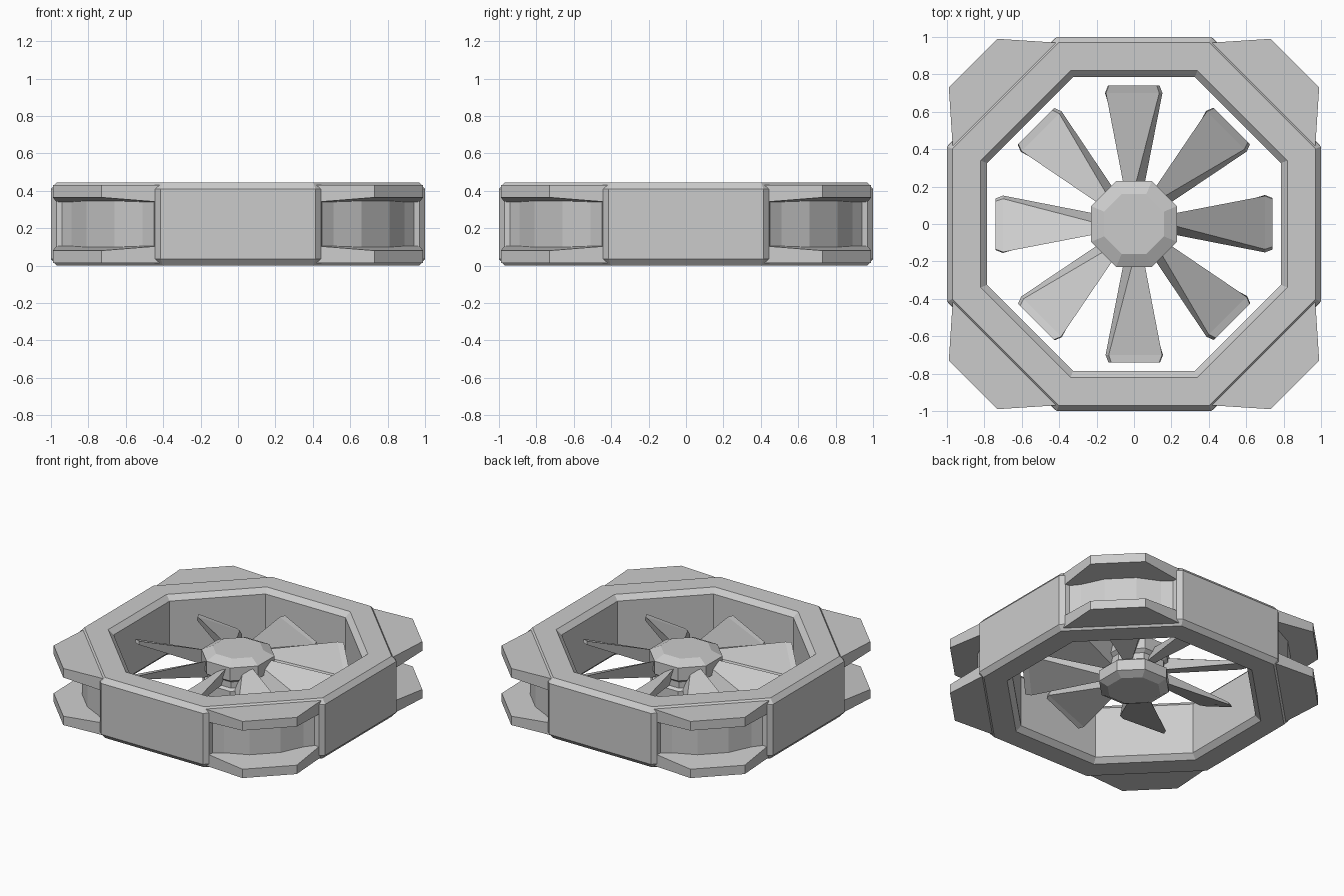
import bpy, bmesh, math
from mathutils import Vector, Matrix

cube = bpy.data.objects.get("Cube")
if cube:
    bpy.data.objects.remove(cube)

grey = bpy.data.materials.new("light grey")
grey.use_nodes = True
grey.diffuse_color = (0.6, 0.6, 0.6, 1)
grey.node_tree.nodes["Principled BSDF"].inputs["Base Color"].default_value = (0.6, 0.6, 0.6, 1)


def loft(name, loops, ring=False, matrix=Matrix()):
    """Bridge equal-sized loops; cap the ends, or close first to last if ring."""
    bm = bmesh.new()
    rows = [[bm.verts.new(matrix @ Vector(p)) for p in lp] for lp in loops]
    n = len(rows[0])
    pairs = list(zip(rows, rows[1:]))
    if ring:
        pairs.append((rows[-1], rows[0]))
    else:
        bm.faces.new(rows[0])
        bm.faces.new(rows[-1])
    for a, b in pairs:
        for i in range(n):
            j = (i + 1) % n
            bm.faces.new((a[i], a[j], b[j], b[i]))
    bmesh.ops.recalc_face_normals(bm, faces=bm.faces)
    mesh = bpy.data.meshes.new(name)
    bm.to_mesh(mesh)
    bm.free()
    mesh.materials.append(grey)
    obj = bpy.data.objects.new(name, mesh)
    bpy.context.collection.objects.link(obj)
    return obj


def turn(angle):
    return Matrix.Rotation(angle, 4, 'Z')


def octagon(apothem, z):
    r = apothem / math.cos(math.pi / 8)
    return [turn(math.pi / 4 * (k + 0.5)) @ Vector((r, 0, z)) for k in range(8)]


# Corner wall plan: panel lip, shallow groove, then a rounded bulge
half = [(0.414, 1.0), (0.445, 0.97), (0.45, 0.94), (0.51, 0.89), (0.66, 0.81)]
corner = [(y, x) for x, y in half] + half[::-1]


def wall(z):
    return [turn(math.pi / 2 * k) @ Vector((x, y, z)) for k in range(4) for x, y in corner]


def plain(apothem, z):
    """Octagon with the same point count as the wall plan."""
    a, b = Vector((apothem, apothem * 0.414, z)), Vector((apothem * 0.414, apothem, z))
    n = len(corner) - 1
    return [turn(math.pi / 2 * k) @ a.lerp(b, i / n) for k in range(4) for i in range(n + 1)]


# Frame ring with chamfered rims
loft("frame", [
    plain(0.82, 0), plain(0.97, 0), plain(1.0, 0.035), wall(0.04),
    wall(0.405), plain(1.0, 0.41), plain(0.97, 0.445), plain(0.82, 0.445),
    plain(0.785, 0.41), plain(0.785, 0.035)], ring=True)

# Corner flanges, thicker at the root
plan = [(0.42, 0.86), (0.42, 0.97), (0.73, 0.99), (0.99, 0.73), (0.97, 0.42), (0.86, 0.42)]
for k in range(4):
    m = turn(math.pi / 2 * k)
    slope = [0.105 - 0.075 * (x + y - 1.39) for x, y in plan]
    loft("lower_flange", [[(x, y, 0.015) for x, y in plan],
                          [(x, y, s) for (x, y), s in zip(plan, slope)]], matrix=m)
    loft("upper_flange", [[(x, y, 0.445 - s) for (x, y), s in zip(plan, slope)],
                          [(x, y, 0.432) for x, y in plan]], matrix=m)

# Hub with chamfered caps and a slight waist
loft("hub", [octagon(r, z) for r, z in (
    (0.17, 0.08), (0.225, 0.11), (0.225, 0.19), (0.205, 0.205),
    (0.205, 0.25), (0.23, 0.27), (0.23, 0.365), (0.16, 0.40))])

# Pitched blades: steep and thick at the root, wide and thin at the tip
root = [(-0.05, 0.35), (0.0, 0.32), (0.05, 0.2), (0.0, 0.2)]
tip = [(-0.15, 0.32), (0.135, 0.195), (0.152, 0.165), (-0.155, 0.295)]
sections = [[(x, 0.18, z) for x, z in root],
            [(x, 0.70, z) for x, z in tip],
            [(x * 0.9, 0.74, z) for x, z in tip]]
for k in range(8):
    loft("blade", sections, matrix=turn(math.pi / 4 * k))
